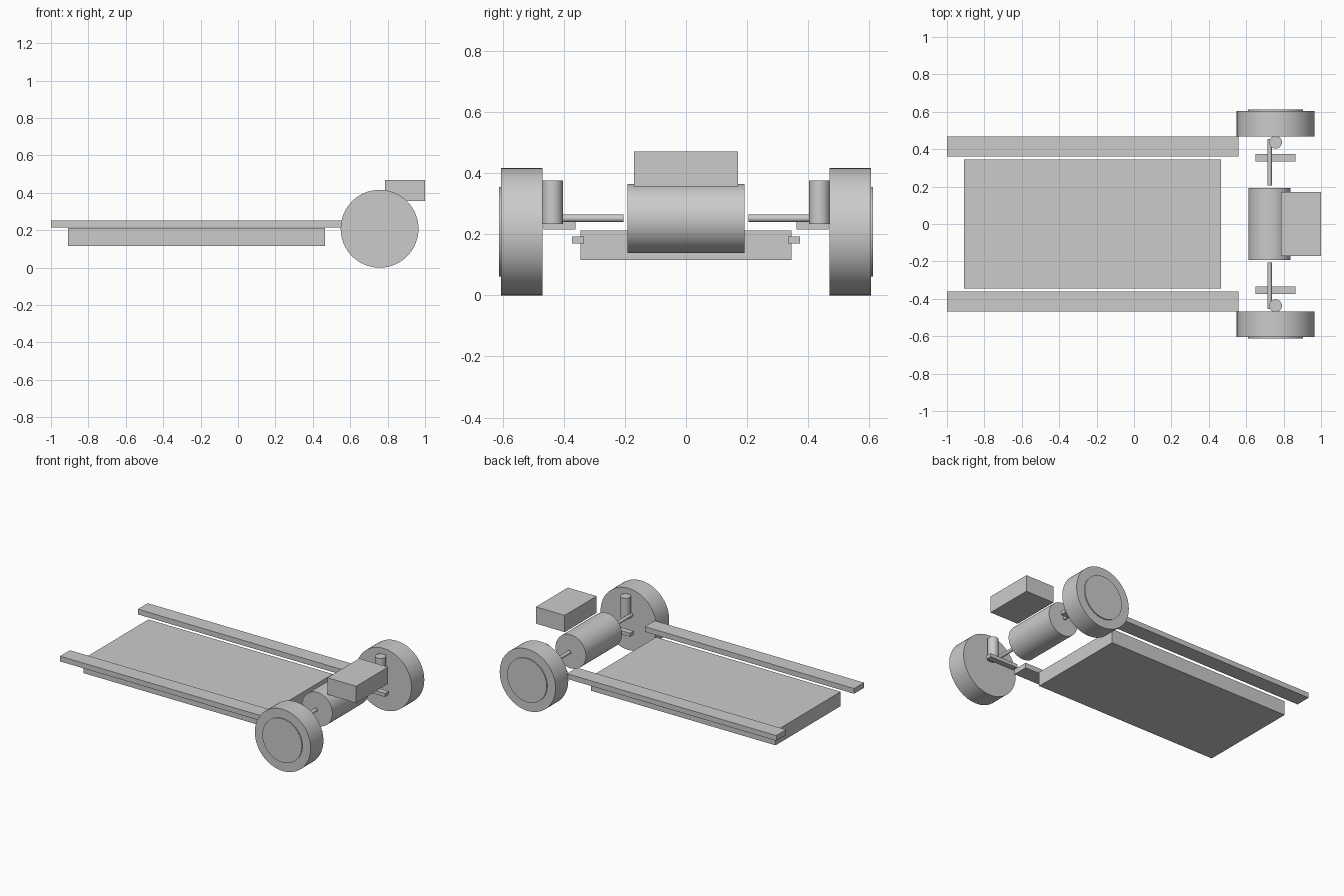
import bpy
import math

# Remove the default object
cube = bpy.data.objects.get("Cube")
if cube:
    bpy.data.objects.remove(cube, do_unlink=True)

# Single flat colour
grey = bpy.data.materials.new("light_grey")
grey.use_nodes = True
colour = (0.6, 0.6, 0.6, 1)
grey.diffuse_color = colour
grey.node_tree.nodes["Principled BSDF"].inputs["Base Color"].default_value = colour


def box(name, x, y, z):
    """Box from (min, max) ranges on each axis."""
    centre = [(a + b) / 2 for a, b in (x, y, z)]
    bpy.ops.mesh.primitive_cube_add(size=1, location=centre)
    ob = bpy.context.object
    ob.name = name
    ob.scale = [b - a for a, b in (x, y, z)]
    bpy.ops.object.transform_apply(location=False, rotation=False, scale=True)
    ob.data.materials.append(grey)
    return ob


def cylinder(name, centre, radius, length, along_y=True):
    """Smooth-sided cylinder lying along y or standing along z."""
    turn = (math.pi / 2, 0, 0) if along_y else (0, 0, 0)
    bpy.ops.mesh.primitive_cylinder_add(vertices=64, radius=radius, depth=length,
                                        location=centre, rotation=turn)
    ob = bpy.context.object
    ob.name = name
    bpy.ops.object.shade_smooth_by_angle(angle=math.radians(30))
    ob.data.materials.append(grey)
    return ob


def span(side, inner, outer):
    """Range in y on one side of the centre line."""
    return tuple(sorted((side * inner, side * outer)))


# Central parts
box("battery_pack", (-0.91, 0.465), (-0.346, 0.346), (0.115, 0.212))
cylinder("drive_motor", (0.725, 0, 0.251), 0.113, 0.384)
box("inverter_box", (0.785, 1.0), (-0.17, 0.17), (0.357, 0.47))

# Parts repeated on both sides
WHEEL_X, WHEEL_R = 0.757, 0.208
for label, side in (("front", -1), ("back", 1)):
    box(f"{label}_chassis_rail", (-1.0, 0.56), span(side, 0.362, 0.467), (0.216, 0.251))
    cylinder(f"{label}_wheel", (WHEEL_X, side * 0.537, WHEEL_R), WHEEL_R, 0.136)
    cylinder(f"{label}_wheel_cap", (WHEEL_X, side * 0.542, WHEEL_R), 0.147, 0.14)
    cylinder(f"{label}_drive_shaft", (0.725, side * 0.33, 0.252), 0.012, 0.25)
    cylinder(f"{label}_suspension_strut", (WHEEL_X, side * 0.437, 0.305), 0.034, 0.143,
             along_y=False)
    box(f"{label}_control_arm", (0.65, 0.863), span(side, 0.333, 0.373), (0.169, 0.193))
